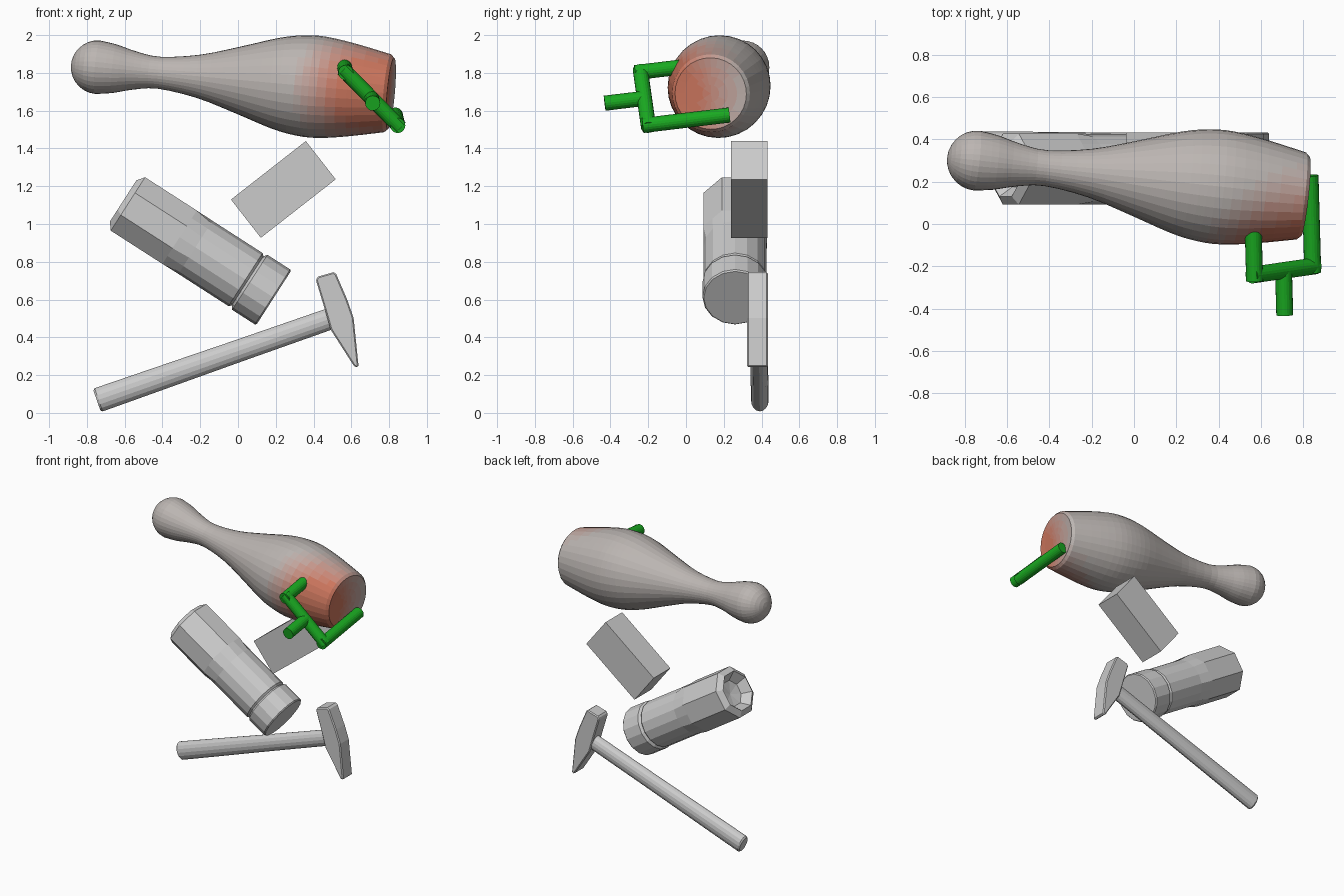
import bpy, bmesh, math
from mathutils import Vector, Matrix

if "Cube" in bpy.data.objects:
    bpy.data.objects.remove(bpy.data.objects["Cube"])


def make_object(name, bm):
    bmesh.ops.remove_doubles(bm, verts=bm.verts, dist=0.0005)
    bmesh.ops.recalc_face_normals(bm, faces=bm.faces)
    mesh = bpy.data.meshes.new(name)
    bm.to_mesh(mesh)
    bm.free()
    obj = bpy.data.objects.new(name, mesh)
    bpy.context.collection.objects.link(obj)
    return obj


def lathe(name, profile, origin, axis, side=(0, 1, 0), n=24):
    """Skin rings (distance, side radius, other radius, octagonal?) along an axis."""
    w = Vector(axis).normalized()
    u = Vector(side)
    u = (u - w * u.dot(w)).normalized()
    v = w.cross(u)
    bm = bmesh.new()
    rings = []
    for s, ru, rv, octo in profile:
        ring = []
        for i in range(n):
            a = 2 * math.pi * i / n
            k = 1 / math.cos(math.pi / 8) if octo and i % 2 else 1
            ring.append(bm.verts.new(Vector(origin) + w * s
                                     + (u * ru * math.cos(a) + v * rv * math.sin(a)) * k))
        rings.append(ring)
    for a, b in zip(rings, rings[1:]):
        for i in range(n):
            j = (i + 1) % n
            bm.faces.new((a[i], a[j], b[j], b[i]))
    for ring, p in ((rings[0], profile[0]), (rings[-1], profile[-1])):
        if p[1] > 0:
            bm.faces.new(ring)
    return make_object(name, bm)


def round_ring(s, r, octo=False):
    return (s, r, r, octo)


def rod(name, a, b, r=0.04):
    a, b = Vector(a), Vector(b)
    return lathe(name, [round_ring(0, r), round_ring((b - a).length, r)], a, b - a,
                 side=(0.3, 0.2, 1), n=20)


def material(name, rgb):
    m = bpy.data.materials.new(name)
    m.diffuse_color = (*rgb, 1)
    m.use_nodes = True
    m.node_tree.nodes["Principled BSDF"].inputs["Base Color"].default_value = m.diffuse_color
    return m


def catmull(points, steps):
    out = []
    for i in range(len(points) - 1):
        q = [Vector(points[max(0, min(len(points) - 1, i + k))]) for k in (-1, 0, 1, 2)]
        for t in (k / steps for k in range(steps)):
            out.append(0.5 * (2 * q[1] + (q[2] - q[0]) * t
                              + (2 * q[0] - 5 * q[1] + 4 * q[2] - q[3]) * t * t
                              + (3 * q[1] - q[0] - 3 * q[2] + q[3]) * t ** 3))
    return out + [Vector(points[-1])]


# Pin: round head, thin neck, wide belly, flat base
head = [(-0.142 * math.cos(a), 0.142 * math.sin(a))
        for a in (math.pi * k / 14 for k in range(7))]
body = catmull([(0, 0.142), (0.09, 0.129), (0.2, 0.101), (0.33, 0.085), (0.54, 0.115),
                (0.75, 0.177), (0.95, 0.241), (1.08, 0.266), (1.2, 0.269),
                (1.36, 0.246), (1.55, 0.207)], 3)
base = [(1.568, 0.19), (1.565, 0.14), (1.565, 0.09), (1.565, 0.045), (1.565, 0)]
profile = [round_ring(p[0], p[1]) for p in head + body + base]
pin = lathe("pin", profile, (-0.743, 0.30, 1.83), (1.56, -0.17, -0.14), n=32)

# Red patch fading into the grey of the pin
grey, red = Vector((0.5, 0.465, 0.445)), Vector((0.6, 0.18, 0.11))
bands = 10
for k in range(bands):
    pin.data.materials.append(material(f"pin_shade_{k}", grey.lerp(red, k / (bands - 1))))
spot = Vector((0.72, -0.12, 1.69))
for f in pin.data.polygons:
    t = (0.45 - (f.center - spot).length) / 0.25
    f.material_index = round(max(0, min(1, t)) * (bands - 1))

# Green gripper: stem, crossbar and two fingers
green = material("green", (0.01, 0.4, 0.015))
upper, lower = Vector((0.57, -0.24, 1.805)), Vector((0.845, -0.2, 1.525))
reach = Vector((-0.012, 0.43, 0.052))
middle = (upper + lower) / 2
along = (lower - upper).normalized() * 0.02
back = reach.normalized() * 0.03
for obj in (rod("gripper_crossbar", upper - along, lower + along),
            rod("gripper_upper_finger", upper - back, upper + reach),
            rod("gripper_lower_finger", lower - back, lower + reach),
            rod("gripper_stem", middle - reach * 0.49, middle)):
    obj.data.materials.append(green)

# Barrel: octagonal grip with a hollow end, round body, grooved cap
barrel = [round_ring(-0.41, 0), round_ring(-0.425, 0.085, True),
          round_ring(-0.485, 0.13, True), round_ring(-0.455, 0.168, True),
          round_ring(-0.13, 0.168, True), round_ring(-0.03, 0.167),
          round_ring(0.285, 0.167), round_ring(0.298, 0.155),
          round_ring(0.312, 0.173), round_ring(0.455, 0.173),
          round_ring(0.463, 0.166)]
lathe("barrel", barrel, (-0.2, 0.26, 0.86), (0.84, 0, -0.54), n=16)

# Rectangular block
bm = bmesh.new()
bmesh.ops.create_cube(bm, size=1, matrix=Matrix.Translation((0.24, 0.335, 1.183))
                      @ Matrix.Rotation(-math.radians(38), 4, 'Y')
                      @ Matrix.Diagonal((0.503, 0.195, 0.257, 1)))
make_object("block", bm)

# Hammer handle: oval, slightly waisted
start, end = Vector((-0.747, 0.391, 0.066)), Vector((0.51, 0.384, 0.506))
handle = [(0, 0.04, 0.056, False), (0.01, 0.047, 0.065, False), (0.3, 0.047, 0.063, False),
          (0.8, 0.045, 0.059, False), ((end - start).length, 0.044, 0.057, False)]
lathe("hammer_handle", handle, start, end - start, n=16)

# Hammer head: side outline pushed through its thickness
outline = [(0.412, 0.705), (0.425, 0.722), (0.505, 0.745), (0.52, 0.735), (0.578, 0.60),
           (0.612, 0.503), (0.638, 0.25), (0.632, 0.242), (0.617, 0.243),
           (0.491, 0.44), (0.459, 0.55)]
bm = bmesh.new()
face = bm.faces.new([bm.verts.new((x, 0.323, z)) for x, z in outline])
grown = bmesh.ops.extrude_face_region(bm, geom=[face], use_keep_orig=True)
bmesh.ops.translate(bm, vec=(0, 0.111, 0),
                    verts=[v for v in grown["geom"] if isinstance(v, bmesh.types.BMVert)])
hammer = make_object("hammer_head", bm)
bevel = hammer.modifiers.new("soft_edges", 'BEVEL')
bevel.width = 0.007
bevel.segments = 1
bevel.limit_method = 'ANGLE'
bevel.angle_limit = math.radians(50)
